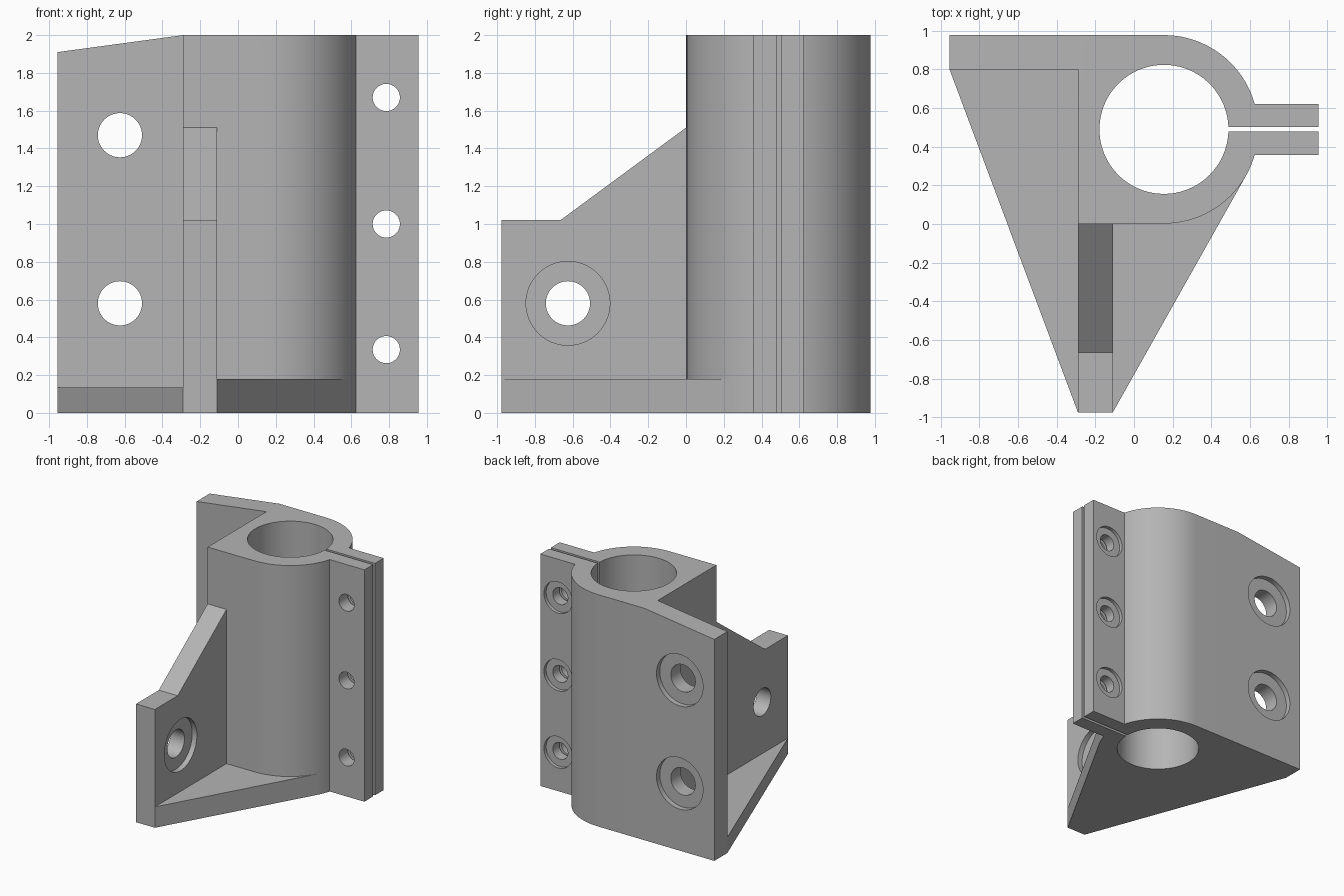
import bpy, bmesh, math

default = bpy.data.objects.get("Cube")
if default:
    bpy.data.objects.remove(default, do_unlink=True)

grey = bpy.data.materials.new("plain grey")
grey.use_nodes = True
colour = (0.46, 0.46, 0.46, 1)
grey.diffuse_color = colour
grey.node_tree.nodes["Principled BSDF"].inputs["Base Color"].default_value = colour

CX, CY, R_OUT, R_BORE = 0.155, 0.49, 0.488, 0.334
LEFT, RIGHT, FRONT, BACK = -0.955, 0.955, -0.976, 0.978
RIB_L, RIB_R = -0.29, -0.11
MID = (RIB_L + RIB_R) / 2


def prism(name, points, axis, lo, hi):
    """Extrude a flat outline along one axis."""
    place = {"x": lambda a, b, t: (t, a, b),
             "y": lambda a, b, t: (a, t, b),
             "z": lambda a, b, t: (a, b, t)}[axis]
    bm = bmesh.new()
    low = [bm.verts.new(place(a, b, lo)) for a, b in points]
    high = [bm.verts.new(place(a, b, hi)) for a, b in points]
    bm.faces.new(low)
    bm.faces.new(high)
    n = len(points)
    for i in range(n):
        j = (i + 1) % n
        bm.faces.new((low[i], low[j], high[j], high[i]))
    bmesh.ops.recalc_face_normals(bm, faces=bm.faces)
    mesh = bpy.data.meshes.new(name)
    bm.to_mesh(mesh)
    bm.free()
    mesh.materials.append(grey)
    obj = bpy.data.objects.new(name, mesh)
    bpy.context.collection.objects.link(obj)
    return obj


def rect(a0, a1, b0, b1):
    return [(a0, b0), (a1, b0), (a1, b1), (a0, b1)]


def arc(a, b, r, start=0, end=360, steps=64):
    count = steps if end - start == 360 else steps + 1
    angles = [math.radians(start + (end - start) * i / steps) for i in range(count)]
    return [(a + r * math.cos(t), b + r * math.sin(t)) for t in angles]


def combine(target, tool, operation):
    mod = target.modifiers.new(operation, "BOOLEAN")
    mod.operation, mod.object, mod.solver = operation, tool, "EXACT"
    bpy.context.view_layer.objects.active = target
    bpy.ops.object.modifier_apply(modifier=mod.name)
    bpy.data.objects.remove(tool, do_unlink=True)


# Clamp body: square block rounded on one side
bracket = prism("clamp_bracket",
                [(RIB_L, 0)] + arc(CX, CY, R_OUT, -90, 90, 48) + [(RIB_L, BACK)],
                "z", 0, 2)

# Solid parts joined to the body
solids = [
    prism("clamp_flanges", rect(0.5, RIGHT, 0.358, 0.622), "z", 0, 2),
    prism("back_plate", [(LEFT, 0), (MID, 0), (MID, 2), (RIB_L, 2), (LEFT, 1.91)],
          "y", 0.80, BACK),
    prism("front_rib", [(FRONT, 0), (0.1, 0), (0.1, 1.51), (0, 1.51),
                        (-0.665, 1.02), (FRONT, 1.02)], "x", RIB_L, RIB_R),
    prism("base_left", [(LEFT, 0.80), (RIB_L, FRONT), (MID, FRONT), (MID, 0.85),
                        (LEFT, 0.85)], "z", 0, 0.135),
    prism("base_right", [(MID, FRONT), (RIB_R, FRONT), (0.58, 0.25), (CX, CY),
                         (MID, CY)], "z", 0, 0.18),
]
for part in solids:
    combine(bracket, part, "UNION")

# Bore and clamping slot
cutters = [
    prism("bore", arc(CX, CY, R_BORE, steps=96), "z", -0.1, 2.1),
    prism("slot", rect(0.4, 1.1, 0.478, 0.503), "z", -0.1, 2.1),
]
# Back plate holes with counterbores
for z in (0.58, 1.47):
    cutters.append(prism("plate_hole", arc(-0.625, z, 0.117), "y", 0.7, 1.1))
    cutters.append(prism("plate_counterbore", arc(-0.625, z, 0.222), "y", BACK - 0.045, 1.1))
# Clamp bolt holes with counterbores
for z in (0.335, 1.0, 1.67):
    cutters.append(prism("bolt_hole", arc(0.785, z, 0.072, steps=48), "y", 0.2, 0.8))
    cutters.append(prism("bolt_counterbore", arc(0.785, z, 0.135, steps=48), "y", 0.592, 0.8))
# Rib hole with counterbore
cutters.append(prism("rib_hole", arc(-0.625, 0.58, 0.117), "x", -0.5, 0.1))
cutters.append(prism("rib_counterbore", arc(-0.625, 0.58, 0.222), "x", RIB_R - 0.045, 0.1))
for cutter in cutters:
    combine(bracket, cutter, "DIFFERENCE")

# Smooth round surfaces, keep machined edges crisp
bpy.ops.object.select_all(action="DESELECT")
bracket.select_set(True)
bpy.context.view_layer.objects.active = bracket
bpy.ops.object.shade_smooth_by_angle(angle=math.radians(20))
